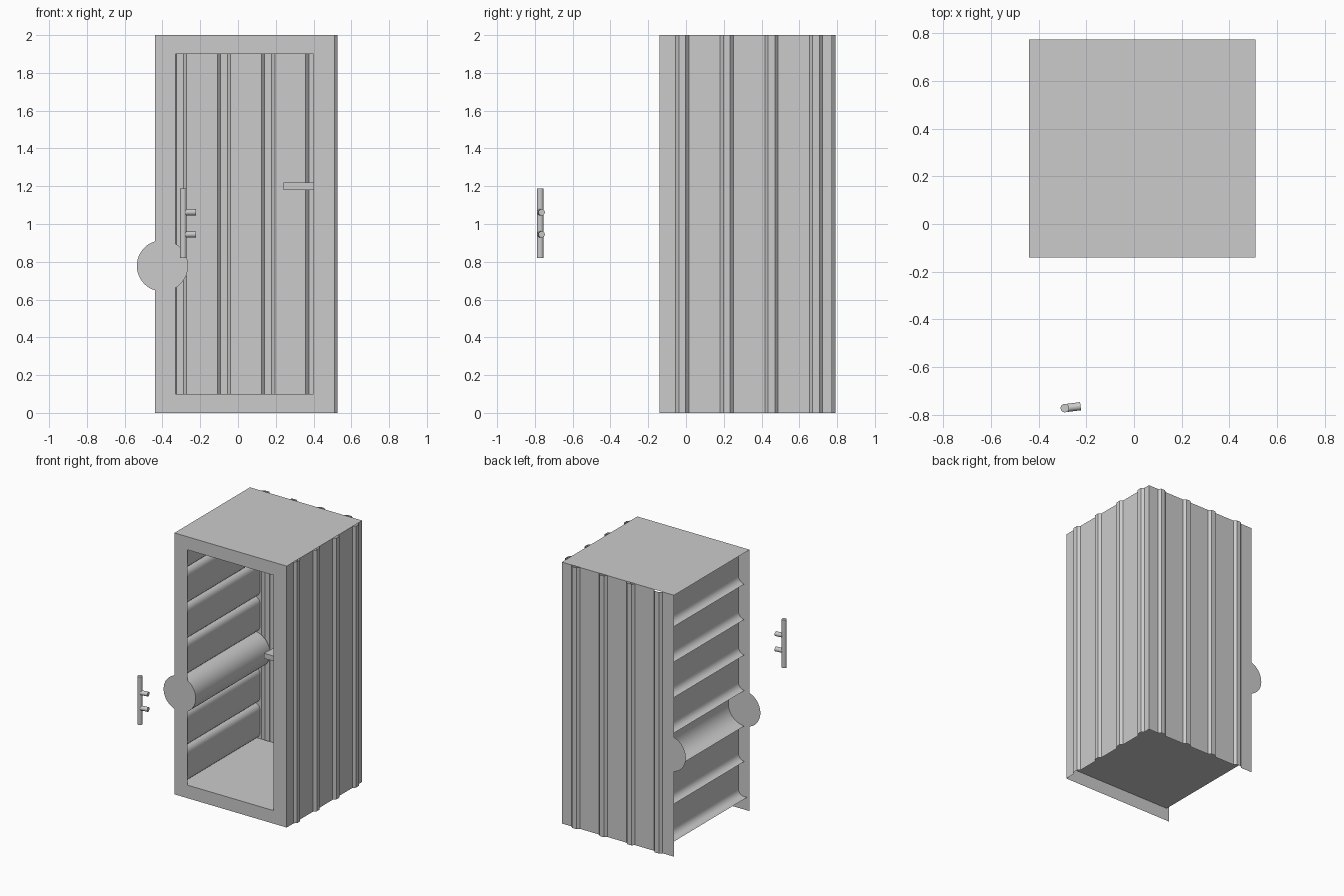
import bpy, bmesh
from math import sin, cos, pi
from mathutils import Vector, Matrix

if "Cube" in bpy.data.objects:
    bpy.data.objects.remove(bpy.data.objects["Cube"])

X0, X1, Y0, Y1, H = -0.44, 0.51, -0.14, 0.773, 2.0
FLOOR = 0.10


def make(name, verts, faces, smooth=False):
    me = bpy.data.meshes.new(name)
    me.from_pydata([tuple(v) for v in verts], [], faces)
    ob = bpy.data.objects.new(name, me)
    bpy.context.collection.objects.link(ob)
    if smooth:
        bpy.ops.object.select_all(action='DESELECT')
        ob.select_set(True)
        bpy.context.view_layer.objects.active = ob
        bpy.ops.object.shade_smooth_by_angle(angle=pi / 6)
    return ob


def sheet(name, path, offset, smooth=False):
    """Sweep an open profile straight along offset."""
    n = len(path)
    a = [Vector(p) for p in path]
    b = [p + Vector(offset) for p in a]
    return make(name, a + b,
                [(i, i + 1, n + i + 1, n + i) for i in range(n - 1)], smooth)


def rod(name, a, b, r, sides=16):
    a, b = Vector(a), Vector(b)
    q = (b - a).to_track_quat('Z', 'Y')
    ring = [q @ Vector((r * cos(2 * pi * i / sides), r * sin(2 * pi * i / sides), 0))
            for i in range(sides)]
    verts = [a + v for v in ring] + [b + v for v in ring]
    faces = [(i, (i + 1) % sides, sides + (i + 1) % sides, sides + i) for i in range(sides)]
    faces += [tuple(range(sides))[::-1], tuple(range(sides, 2 * sides))]
    return make(name, verts, faces, True)


def ribbed(start, end, centres):
    """(along, out) profile with trapezoid ribs."""
    pts = [(start, 0)]
    for c in centres:
        pts += [(c - 0.035, 0), (c - 0.018, 0.018), (c + 0.018, 0.018), (c + 0.035, 0)]
    return pts + [(end, 0)]


# ribbed right and back walls
right = ribbed(Y0, Y1, [-0.02 + 0.236 * i for i in range(4)])
sheet("right_wall", [(X1 + o, t, 0) for t, o in right], (0, 0, H))
back = ribbed(X0, X1, [-0.307 + 0.2333 * i for i in range(4)])
sheet("back_wall", [(t, Y1 + o, 0) for t, o in back][::-1], (0, 0, H))

# roof and raised floor
sheet("roof", [(X0, Y0, H), (X1, Y0, H)], (0, Y1 - Y0, 0))
sheet("floor", [(-0.42, Y0, FLOOR), (X1, Y0, FLOOR)], (0, Y1 - Y0, 0))

# front frame around the doorway
outer = [(X0, 0), (X1, 0), (X1, H), (X0, H)]
inner = [(-0.33, FLOOR), (0.40, FLOOR), (0.40, 1.90), (-0.33, 1.90)]
make("front_frame", [(x, Y0, z) for x, z in outer + inner],
     [(i, (i + 1) % 4, 4 + (i + 1) % 4, 4 + i) for i in range(4)])

# left wall: seven panels bulging inward, the third one a half round
step = (H - FLOOR) / 7
XC = -0.40
profile = []
for k in range(7):
    r, n = (step / 2, 12) if k == 2 else (0.05, 5)
    lo, hi = FLOOR + k * step + r, FLOOR + (k + 1) * step - r
    for base, a0 in ((lo, -pi / 2), (hi, 0)):
        for i in range(n + 1):
            a = a0 + pi / 2 * i / n
            p = (XC + r * cos(a), Y0 + 0.006, base + r * sin(a))
            if not profile or (Vector(p) - Vector(profile[-1])).length > 1e-5:
                profile.append(p)
sheet("left_wall", profile, (0, Y1 - Y0 - 0.012, 0), True)

# round end discs of the half-round panel
zc = FLOOR + 2.5 * step
for name, y in (("front_end_disc", Y0 + 0.006), ("back_end_disc", Y1 - 0.006)):
    make(name, [(XC + step / 2 * cos(2 * pi * i / 48), y, zc + step / 2 * sin(2 * pi * i / 48))
                for i in range(48)], [tuple(range(48))])

# small shelf on the right wall
bm = bmesh.new()
bmesh.ops.create_cube(bm, size=1, matrix=Matrix.Translation((0.375, 0.045, 1.20))
                      @ Matrix.Diagonal((0.27, 0.15, 0.04, 1)))
for v in bm.verts:
    if v.co.x < 0.3 and v.co.y > 0:
        v.co.x += 0.01
me = bpy.data.meshes.new("shelf")
bm.to_mesh(me)
bm.free()
bpy.context.collection.objects.link(bpy.data.objects.new("shelf", me))

# detached pull handle with two standoffs
rod("handle_bar", (-0.29, -0.772, 0.82), (-0.29, -0.772, 1.187), 0.018)
for i, z in enumerate((0.945, 1.062)):
    rod(f"handle_standoff_{i + 1}", (-0.28, -0.771, z), (-0.224, -0.764, z), 0.017)
